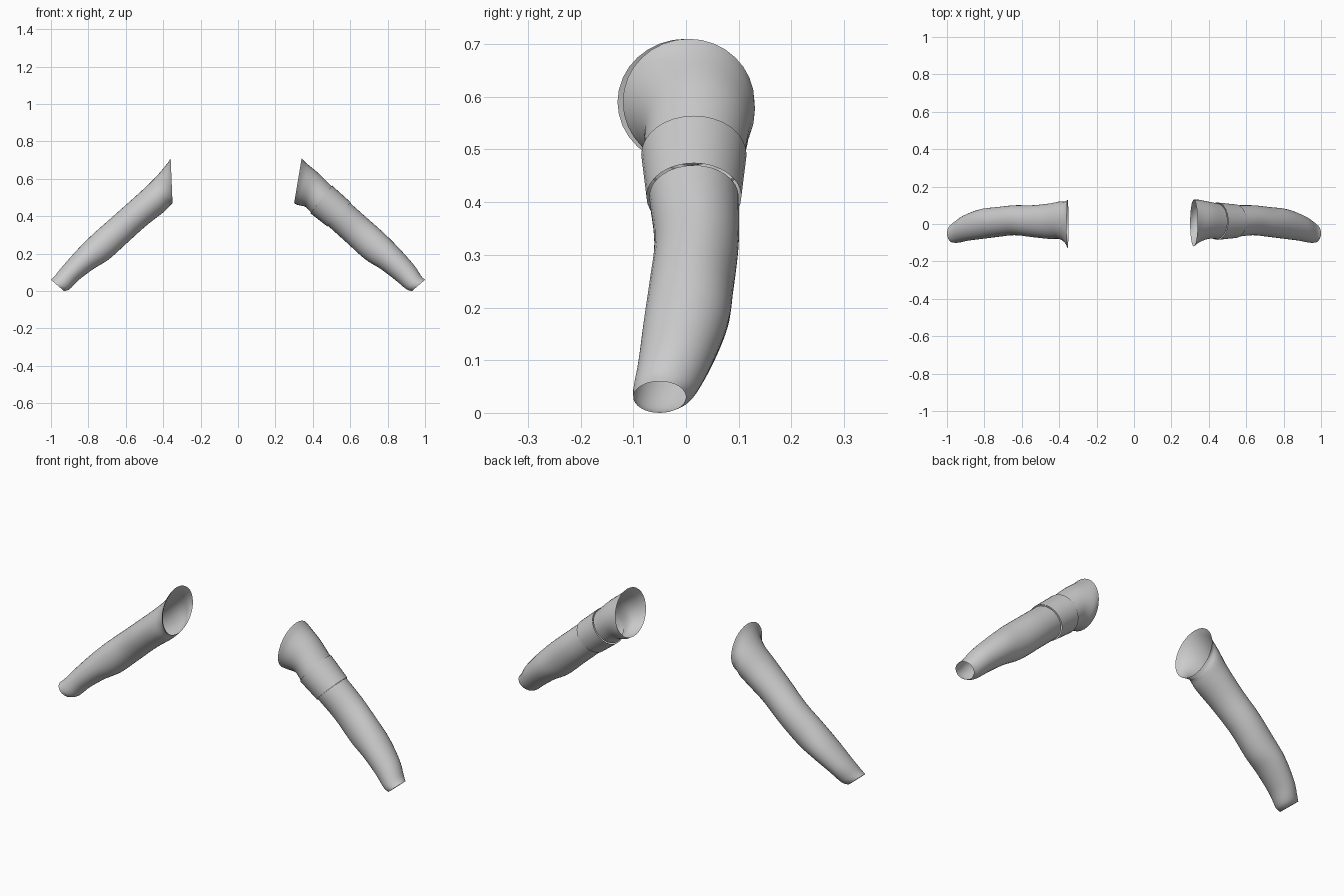
import bpy
import bmesh
import math
from mathutils import Vector

cube = bpy.data.objects.get("Cube")
if cube:
    bpy.data.objects.remove(cube, do_unlink=True)

SIDES, STEPS = 32, 5
GREY = (0.6, 0.6, 0.6, 1)

cloth = bpy.data.materials.new("light grey cloth")
cloth.use_nodes = True
cloth.diffuse_color = GREY
cloth.node_tree.nodes["Principled BSDF"].inputs["Base Color"].default_value = GREY


def smooth_path(keys):
    """Pass a smooth spline through the key rings."""
    before = keys[0] * 2 - keys[1]
    after = keys[-1] * 2 - keys[-2]
    padded = [before] + keys + [after]
    path = []
    for a, b, c, d in zip(padded, padded[1:], padded[2:], padded[3:]):
        leave, arrive = (c - a) / 2, (d - b) / 2
        for step in range(STEPS):
            t = step / STEPS
            ease = t * t * (3 - 2 * t)
            path.append(b.lerp(c, ease) + leave * (t * (1 - t) ** 2)
                        - arrive * (t * t * (1 - t)))
    return path + [keys[-1]]


def ring_points(ring, side):
    """Tilted ellipse from its top, low, front and back limits."""
    top_x, top_z, low_x, low_z, front, back = ring
    top = Vector((side * top_x, 0, top_z))
    low = Vector((side * low_x, 0, low_z))
    centre = (top + low) / 2 + Vector((0, (front + back) / 2, 0))
    across = Vector((0, (back - front) / 2, 0))
    upward = (top - low) / 2
    for i in range(SIDES):
        angle = math.tau * i / SIDES
        yield centre + across * math.cos(angle) + upward * math.sin(angle)


def tube(name, keys, side):
    """Open cloth tube lofted through the rings, with faces pointing outward."""
    bm = bmesh.new()
    rings = [[bm.verts.new(p) for p in ring_points(ring, side)]
             for ring in smooth_path(keys)]
    for ring, following in zip(rings, rings[1:]):
        for i in range(SIDES):
            j = (i + 1) % SIDES
            corners = [ring[i], ring[j], following[j], following[i]]
            if side < 0:
                corners.reverse()
            bm.faces.new(corners).smooth = True
    mesh = bpy.data.meshes.new(name)
    bm.to_mesh(mesh)
    bm.free()
    mesh.materials.append(cloth)
    bpy.context.collection.objects.link(bpy.data.objects.new(name, mesh))


def rings_from(*rows):
    return [Vector(row) for row in rows]


# Each ring: top x, top z, low x, low z, front y, back y
arm = rings_from(
    (.43, .62, .37, .45, -.08, .12),
    (.5, .55, .4, .42, -.08, .11),
    (.6, .46, .49, .35, -.07, .1),
    (.69, .38, .59, .26, -.06, .1),
    (.78, .3, .69, .17, -.07, .09),
    (.86, .22, .77, .12, -.08, .08),
    (.94, .13, .85, .06, -.09, .05))
cuff = rings_from((.98, .08, .9, .01, -.1, .02), (1, .06, .93, 0, -.1, 0))
right_mouth = rings_from((.36, .71, .35, .47, -.13, .13),
                         (.38, .68, .36, .46, -.1, .12))
left_mouth = rings_from((.34, .71, .3, .47, -.12, .13),
                        (.37, .68, .32, .46, -.1, .13))

# Right sleeve: one piece from shoulder mouth to cuff
tube("right_sleeve", right_mouth + arm + cuff, -1)

# Left sleeve: sits slightly higher on top, split into cap, band and lower sleeve
lift = Vector((0, .01, -.01, 0, 0, 0))
left_arm = [ring + lift for ring in arm]
swell = Vector((.003, .004, -.003, -.004, -.005, .005))
tube("left_shoulder_cap", left_mouth + left_arm[:2], 1)
tube("left_band", [ring + swell for ring in left_arm[1:3]], 1)
tube("left_lower_sleeve", left_arm[2:] + cuff, 1)
